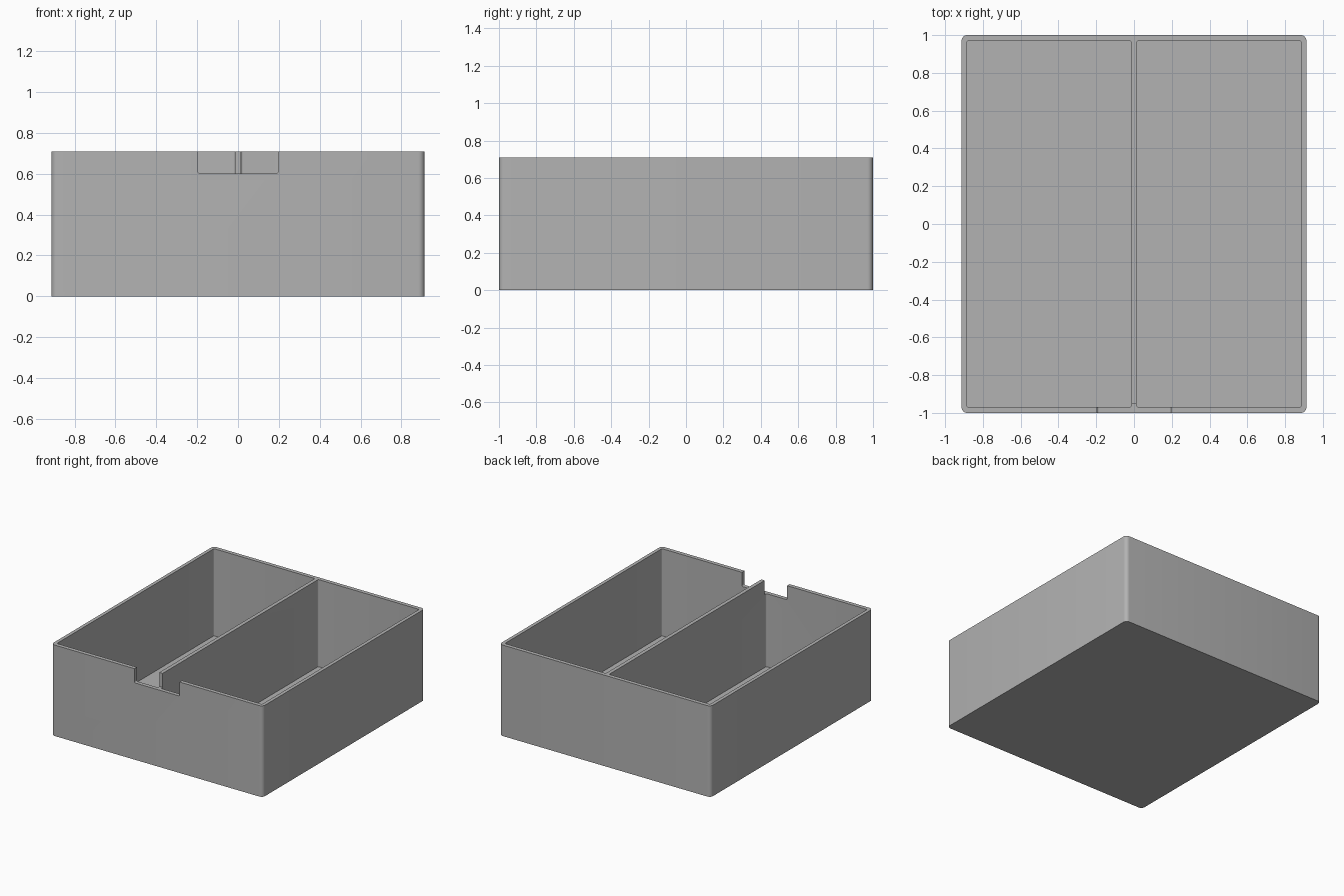
import bpy
import bmesh
from mathutils import Matrix, Vector

if "Cube" in bpy.data.objects:
    bpy.data.objects.remove(bpy.data.objects["Cube"])

HALF_X, HALF_Y, HEIGHT = 0.913, 1.0, 0.71
WALL, FLOOR, DIVIDER = 0.027, 0.03, 0.029

grey = bpy.data.materials.new("plain grey")
grey.use_nodes = True
colour = (0.45, 0.45, 0.45, 1)
grey.diffuse_color = colour
grey.node_tree.nodes["Principled BSDF"].inputs["Base Color"].default_value = colour


def rounded_block(name, low, high, radius, axis):
    """Box between two corners, with the edges along one axis rounded."""
    low, high = Vector(low), Vector(high)
    bm = bmesh.new()
    bmesh.ops.create_cube(bm, size=1, matrix=Matrix.Translation((low + high) / 2)
                          @ Matrix.Diagonal((*(high - low), 1)))
    edges = [e for e in bm.edges
             if abs((e.verts[0].co - e.verts[1].co)[axis]) > 1e-4]
    bmesh.ops.bevel(bm, geom=edges, offset=radius, segments=6,
                    profile=0.5, affect='EDGES')
    mesh = bpy.data.meshes.new(name)
    bm.to_mesh(mesh)
    bm.free()
    mesh.materials.append(grey)
    obj = bpy.data.objects.new(name, mesh)
    bpy.context.collection.objects.link(obj)
    return obj


def carve(body, cutter):
    """Cut one block out of the body and discard the cutter."""
    cutter.hide_render = True
    mod = body.modifiers.new("carve", 'BOOLEAN')
    mod.operation, mod.solver, mod.object = 'DIFFERENCE', 'EXACT', cutter
    bpy.ops.object.modifier_apply(modifier=mod.name)
    bpy.data.objects.remove(cutter)


# Outer tray
tray = rounded_block("divided_tray", (-HALF_X, -HALF_Y, 0),
                     (HALF_X, HALF_Y, HEIGHT), 0.03, 2)
bpy.ops.object.select_all(action='DESELECT')
bpy.context.view_layer.objects.active = tray
tray.select_set(True)

# Two compartments, leaving the divider between them
for side in (-1, 1):
    xs = sorted((side * DIVIDER / 2, side * (HALF_X - WALL)))
    inner_y = HALF_Y - WALL - 0.004
    carve(tray, rounded_block("compartment_cutter", (xs[0], -inner_y, FLOOR),
                              (xs[1], inner_y, HEIGHT + 0.2), 0.01, 2))

# Finger notch through the front wall and the tip of the divider
carve(tray, rounded_block("notch_cutter", (-0.195, -1.2, 0.6),
                          (0.195, -0.95, HEIGHT + 0.2), 0.01, 1))

bpy.ops.object.shade_smooth_by_angle(angle=0.6)
